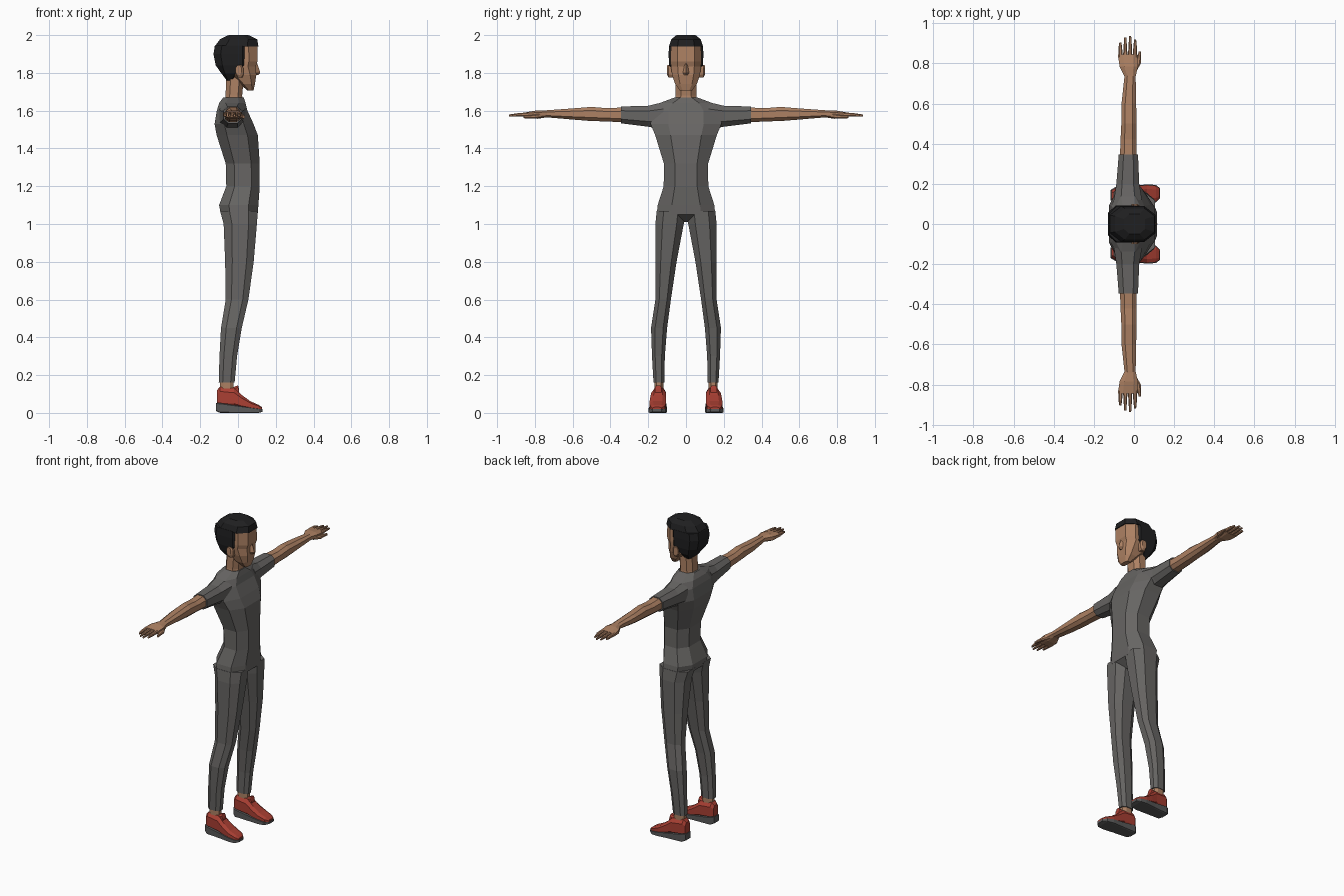
import bpy, bmesh


def material(name, rgb):
    m = bpy.data.materials.new(name)
    m.diffuse_color = (*rgb, 1)
    return m


SKIN = material("skin brown", (0.42, 0.22, 0.125))
SUIT = material("suit grey", (0.135, 0.13, 0.125))
HAIR = material("hair black", (0.014, 0.014, 0.015))
RED = material("shoe red", (0.40, 0.05, 0.033))
SOLE = material("sole grey", (0.10, 0.10, 0.10))


def loft(name, axis, rings, mat, mirror=False, cut=0.5):
    """Skin chamfered-rectangle rings (position, a0, a1, b0, b1) along an axis.
    axis z: a=x b=y, axis y: a=x b=z, axis x: a=y b=z."""
    bm = bmesh.new()
    k = 1 - cut
    unit = [(1, -k), (1, k), (k, 1), (-k, 1), (-1, k), (-1, -k), (-k, -1), (k, -1)]
    if cut == 1:
        unit = [(1, 0), (0, 1), (-1, 0), (0, -1)]
    loops = []
    for p, a0, a1, b0, b1 in rings:
        loop = []
        for u, v in unit:
            a = (a0 + a1) / 2 + u * (a1 - a0) / 2
            b = (b0 + b1) / 2 + v * (b1 - b0) / 2
            co = {"z": (a, b, p), "y": (a, p, b), "x": (p, a, b)}[axis]
            loop.append(bm.verts.new(co))
        loops.append(loop)
    n = len(unit)
    for lo, hi in zip(loops, loops[1:]):
        for i in range(n):
            j = (i + 1) % n
            bm.faces.new((lo[i], lo[j], hi[j], hi[i]))
    bm.faces.new(loops[0])
    bm.faces.new(loops[-1])
    bmesh.ops.recalc_face_normals(bm, faces=bm.faces)
    me = bpy.data.meshes.new(name)
    bm.to_mesh(me)
    bm.free()
    me.materials.append(mat)
    ob = bpy.data.objects.new(name, me)
    bpy.context.collection.objects.link(ob)
    if mirror:
        mod = ob.modifiers.new("mirror", "MIRROR")
        mod.use_axis = (False, True, False)
        mod.use_mirror_merge = False
    return ob


def sym(rows):
    """Rows (z, x0, x1, half width) to rings centred on y = 0."""
    return [(z, x0, x1, -h, h) for z, x0, x1, h in rows]


# Torso with hips and shoulders
loft("torso", "z", sym([
    (1.01, -0.03, 0.05, 0.04), (1.05, -0.09, 0.104, 0.155), (1.10, -0.10, 0.108, 0.15),
    (1.20, -0.062, 0.115, 0.118), (1.32, -0.065, 0.115, 0.117), (1.47, -0.113, 0.105, 0.163),
    (1.53, -0.124, 0.082, 0.188), (1.60, -0.112, 0.05, 0.185), (1.64, -0.10, 0.04, 0.14),
    (1.67, -0.078, 0.03, 0.06)]), SUIT)

# Trouser legs and bare ankles
loft("leg", "z", [
    (0.16, -0.102, -0.018, 0.115, 0.172), (0.30, -0.098, -0.005, 0.112, 0.18),
    (0.45, -0.09, 0.02, 0.10, 0.185), (0.60, -0.065, 0.055, 0.08, 0.162),
    (0.80, -0.068, 0.083, 0.05, 0.162), (1.00, -0.076, 0.10, 0.012, 0.162),
    (1.07, -0.095, 0.105, 0.005, 0.155)], SUIT, True)
loft("ankle", "z", [(0.10, -0.095, -0.025, 0.12, 0.168),
                    (0.165, -0.095, -0.025, 0.12, 0.168)], SKIN, True)

# Shoes: upper, tongue and sole
loft("shoe_upper", "x", [
    (-0.112, 0.118, 0.168, 0.04, 0.12), (-0.095, 0.108, 0.178, 0.03, 0.138),
    (-0.02, 0.106, 0.184, 0.025, 0.13), (0.02, 0.105, 0.19, 0.02, 0.095),
    (0.065, 0.105, 0.194, 0.018, 0.062), (0.11, 0.112, 0.19, 0.015, 0.042),
    (0.128, 0.13, 0.178, 0.014, 0.03)], RED, True, 0.45)
loft("shoe_tongue", "x", [(-0.025, 0.125, 0.165, 0.10, 0.136), (0.0, 0.128, 0.165, 0.10, 0.146),
                          (0.006, 0.13, 0.163, 0.09, 0.125)], RED, True)
loft("shoe_sole", "x", [
    (-0.116, 0.118, 0.17, 0.01, 0.052), (-0.095, 0.104, 0.183, 0.0, 0.052),
    (0.0, 0.102, 0.19, 0.0, 0.038), (0.07, 0.10, 0.198, 0.0, 0.028),
    (0.11, 0.108, 0.194, 0.0, 0.022), (0.13, 0.13, 0.178, 0.006, 0.02)], SOLE, True, 0.15)

# Sleeves and arms
loft("sleeve", "y", [
    (0.12, -0.10, 0.04, 1.50, 1.645), (0.20, -0.088, 0.026, 1.515, 1.626),
    (0.345, -0.076, 0.02, 1.533, 1.622)], SUIT, True)
loft("arm", "y", [
    (0.33, -0.07, 0.014, 1.538, 1.617), (0.42, -0.067, 0.012, 1.543, 1.613),
    (0.50, -0.063, 0.012, 1.545, 1.62), (0.60, -0.062, 0.011, 1.553, 1.612),
    (0.74, -0.047, 0.008, 1.565, 1.602)], SKIN, True)

# Hands: palm, four fingers and thumb
loft("palm", "y", [
    (0.735, -0.047, 0.008, 1.565, 1.602), (0.785, -0.072, 0.02, 1.557, 1.602),
    (0.845, -0.08, 0.018, 1.566, 1.592)], SKIN, True)
for i, tip in enumerate((0.905, 0.93, 0.937, 0.92)):
    x = -0.068 + i * 0.0245
    loft("finger", "y", [
        (0.83, x - 0.011, x + 0.011, 1.568, 1.591), (0.88, x - 0.009, x + 0.009, 1.569, 1.588),
        (tip, x - 0.005, x + 0.005, 1.57, 1.58)], SKIN, True)
loft("thumb", "y", [
    (0.76, -0.015, 0.012, 1.562, 1.588), (0.80, 0.006, 0.034, 1.558, 1.58),
    (0.86, 0.024, 0.036, 1.56, 1.573)], SKIN, True)

# Neck and head
loft("neck", "z", sym([(1.62, -0.075, 0.03, 0.062), (1.68, -0.066, 0.022, 0.055),
                       (1.82, -0.06, 0.035, 0.055)]), SKIN)
loft("head", "z", sym([
    (1.706, 0.05, 0.082, 0.032), (1.742, 0.01, 0.09, 0.058), (1.79, -0.05, 0.097, 0.074),
    (1.835, -0.09, 0.094, 0.08), (1.86, -0.10, 0.103, 0.082), (1.95, -0.10, 0.102, 0.08)]),
    SKIN, cut=0.45)
loft("nose", "z", sym([(1.788, 0.07, 0.106, 0.016), (1.80, 0.07, 0.118, 0.018),
                       (1.85, 0.08, 0.102, 0.009)]), SKIN, cut=1)
loft("ear", "y", [(0.065, 0.0, 0.03, 1.775, 1.83), (0.092, -0.012, 0.028, 1.775, 1.842),
                  (0.10, -0.012, 0.018, 1.79, 1.84)], SKIN, True)

# Hair: crown above the forehead, lower part around the back and sides
loft("hair_crown", "z", sym([
    (1.94, -0.124, 0.108, 0.09), (1.978, -0.095, 0.102, 0.078),
    (2.0, -0.05, 0.055, 0.05)]), HAIR)
loft("hair_back", "z", sym([
    (1.76, -0.06, -0.025, 0.05), (1.80, -0.09, 0.005, 0.08), (1.84, -0.118, 0.058, 0.09),
    (1.90, -0.13, 0.062, 0.092), (1.945, -0.122, 0.062, 0.09)]), HAIR, cut=0.4)
